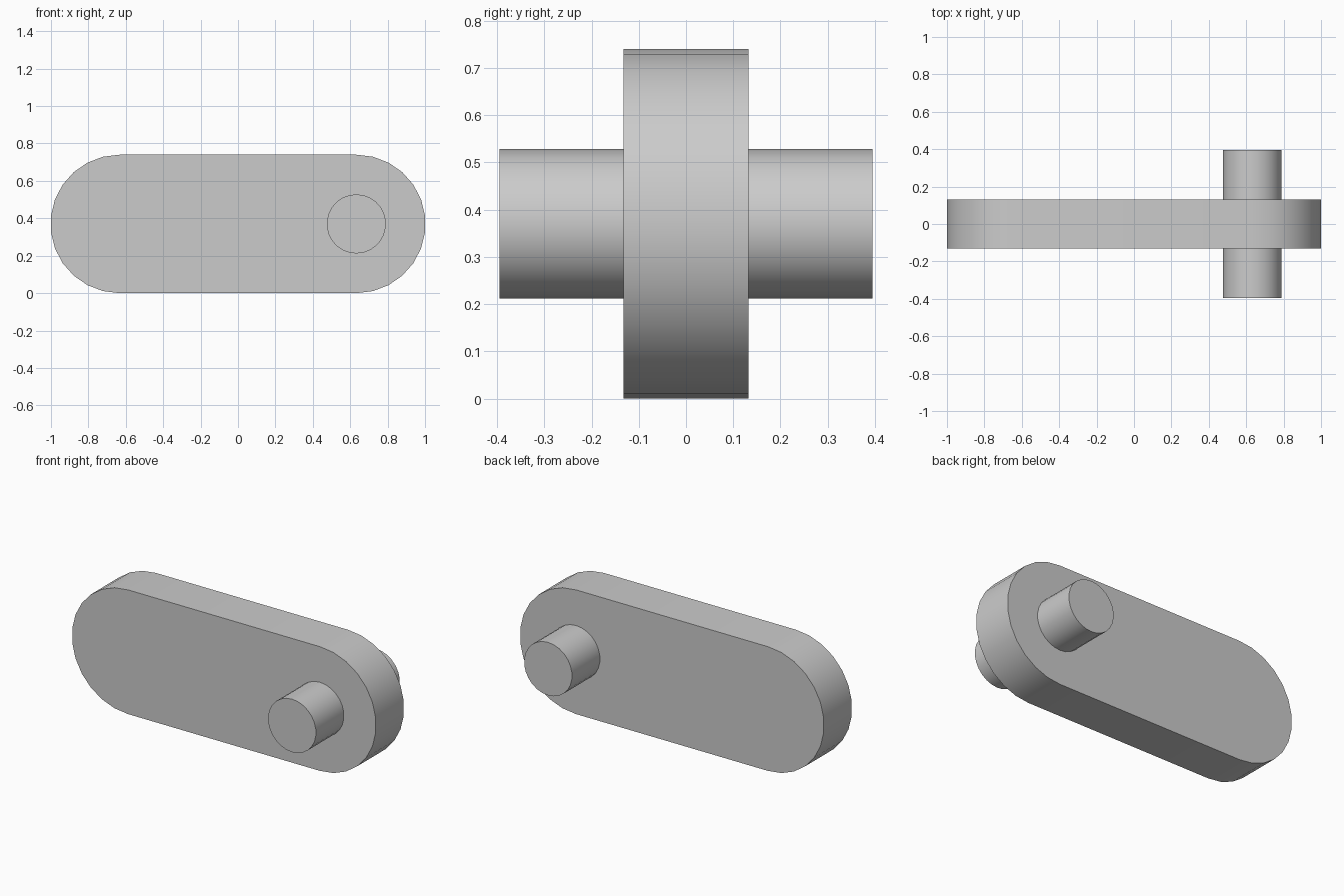
import bpy, bmesh, math

cube = bpy.data.objects.get("Cube")
if cube:
    bpy.data.objects.remove(cube, do_unlink=True)

STEPS = 13            # segments per half circle
PLATE_R, PLATE_Y = 0.37, 0.132
PIN_R, PIN_Y = 0.158, 0.395
END_X = 1 - PLATE_R * math.cos(math.pi / STEPS / 2)

grey = bpy.data.materials.new("plain grey")
grey.use_nodes = True
grey.diffuse_color = (0.6, 0.6, 0.6, 1)
grey.node_tree.nodes["Principled BSDF"].inputs["Base Color"].default_value = (0.6, 0.6, 0.6, 1)


def arc(cx, radius, start):
    """Half circle in the xz plane, counter-clockwise from the start angle."""
    angles = [start + math.pi * i / STEPS for i in range(STEPS + 1)]
    return [(cx + radius * math.cos(a), PLATE_R + radius * math.sin(a)) for a in angles]


def extrude_profile(name, profile, half_depth):
    """Solid made by sweeping an xz outline along y."""
    bm = bmesh.new()
    face = bm.faces.new([bm.verts.new((x, -half_depth, z)) for x, z in profile])
    swept = bmesh.ops.extrude_face_region(bm, geom=[face], use_keep_orig=True)
    moved = [v for v in swept["geom"] if isinstance(v, bmesh.types.BMVert)]
    bmesh.ops.translate(bm, verts=moved, vec=(0, 2 * half_depth, 0))
    bmesh.ops.recalc_face_normals(bm, faces=bm.faces)
    mesh = bpy.data.meshes.new(name)
    bm.to_mesh(mesh)
    bm.free()
    mesh.materials.append(grey)
    obj = bpy.data.objects.new(name, mesh)
    bpy.context.collection.objects.link(obj)
    bpy.ops.object.select_all(action='DESELECT')
    obj.select_set(True)
    bpy.context.view_layer.objects.active = obj
    bpy.ops.object.shade_smooth_by_angle(angle=math.radians(30))


# Rounded link plate
down, up = -math.pi / 2, math.pi / 2
extrude_profile("link_plate", arc(END_X, PLATE_R, down) + arc(-END_X, PLATE_R, up), PLATE_Y)

# Pin through one end, sticking out front and back
pin_outline = arc(END_X, PIN_R, down)[:-1] + arc(END_X, PIN_R, up)[:-1]
extrude_profile("pin", pin_outline, PIN_Y)
